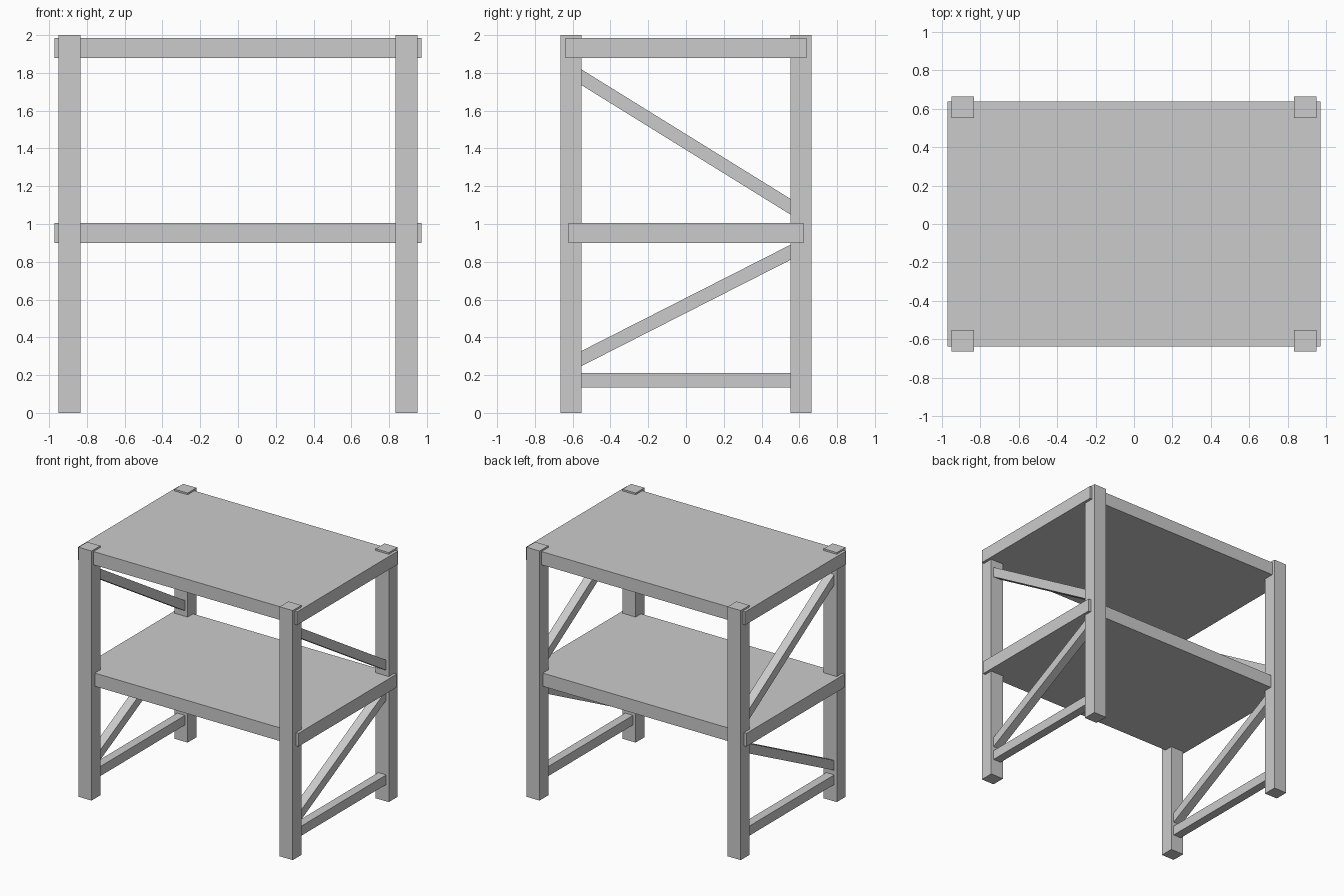
import bpy, bmesh

if "Cube" in bpy.data.objects:
    bpy.data.objects.remove(bpy.data.objects["Cube"])

LEG_IN, LEG_OUT = 0.553, 0.664   # leg extents in y
LEG_X, LEG_W = 0.892, 0.116      # leg centre and width in x
BAR_W = 0.07


def prism(name, profile, x, width):
    """Extrude a (y, z) profile along x, centred on x."""
    bm = bmesh.new()
    face = bm.faces.new([bm.verts.new((x - width / 2, y, z)) for y, z in profile])
    ext = bmesh.ops.extrude_face_region(bm, geom=[face])
    verts = [v for v in ext["geom"] if isinstance(v, bmesh.types.BMVert)]
    bmesh.ops.translate(bm, verts=verts, vec=(width, 0, 0))
    bmesh.ops.recalc_face_normals(bm, faces=bm.faces)
    mesh = bpy.data.meshes.new(name)
    bm.to_mesh(mesh)
    bm.free()
    obj = bpy.data.objects.new(name, mesh)
    bpy.context.collection.objects.link(obj)
    return obj


def bar(name, x, width, y0, y1, z0, z1, h):
    """Bar from y0 to y1 with vertical ends; bottom edge runs z0 to z1."""
    return prism(name, [(y0, z0), (y1, z1), (y1, z1 + h), (y0, z0 + h)], x, width)


# shelves
bar("top_shelf", 0, 1.944, -0.638, 0.638, 1.88, 1.88, 0.106)
bar("middle_shelf", 0, 1.944, -0.622, 0.622, 0.9, 0.9, 0.106)

for side, s in (("left", -1), ("right", 1)):
    x = s * LEG_X
    # legs
    bar(f"front_{side}_leg", x, LEG_W, -LEG_OUT, -LEG_IN, 0, 0, 2)
    bar(f"back_{side}_leg", x, LEG_W, LEG_IN, LEG_OUT, 0, 0, 2)
    # side stretcher and diagonal braces
    bar(f"{side}_stretcher", x, BAR_W, -LEG_IN, LEG_IN, 0.135, 0.135, 0.077)
    bar(f"{side}_lower_brace", x, BAR_W, -LEG_IN, LEG_IN, 0.248, 0.81, 0.08)
    bar(f"{side}_upper_brace", x, BAR_W, -LEG_IN, LEG_IN, 1.735, 1.05, 0.083)
